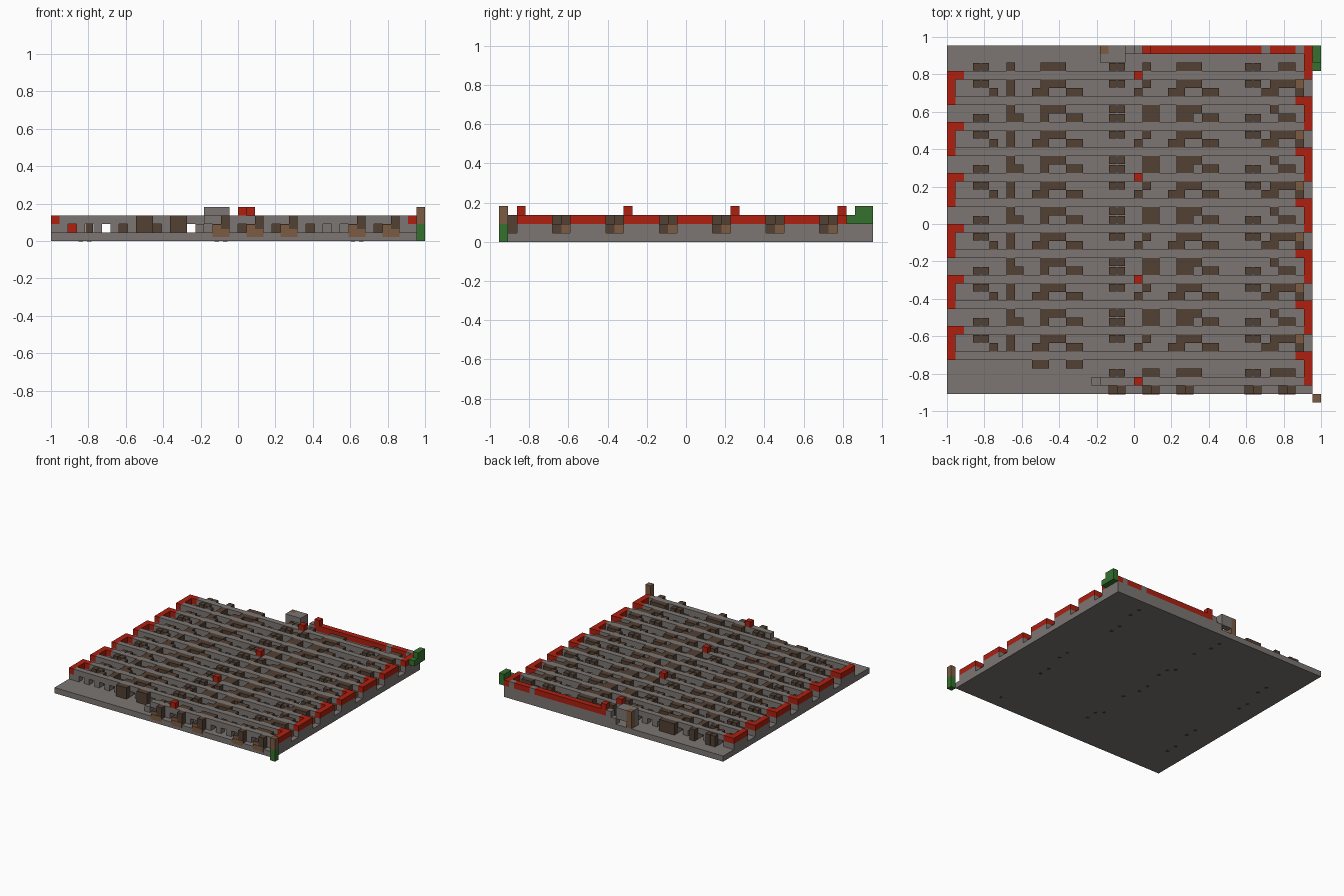
import bpy
import bmesh

cube = bpy.data.objects.get("Cube")
if cube:
    bpy.data.objects.remove(cube, do_unlink=True)

U = 1 / 22                 # side of one block
OX, OY = -22, -21          # grid origin, in blocks


def material(name, rgb):
    m = bpy.data.materials.new(name)
    m.use_nodes = True
    m.diffuse_color = (*rgb, 1)
    m.node_tree.nodes["Principled BSDF"].inputs["Base Color"].default_value = (*rgb, 1)
    return m


GREY = material("stone grey", (0.2, 0.18, 0.168))
RED = material("signal red", (0.42, 0.014, 0.005))
DARK = material("dark wood", (0.085, 0.052, 0.034))
LIGHT = material("light wood", (0.2, 0.105, 0.055))
GREEN = material("leaf green", (0.036, 0.165, 0.026))


def part(name, mat, boxes):
    """One object from boxes given as (x0, x1, y0, y1, z0, z1) in blocks."""
    bm = bmesh.new()
    for x0, x1, y0, y1, z0, z1 in boxes:
        verts = bmesh.ops.create_cube(bm, size=1)["verts"]
        for v in verts:
            v.co.x = (OX + (x1 if v.co.x > 0 else x0)) * U
            v.co.y = (OY + (y1 if v.co.y > 0 else y0)) * U
            v.co.z = (z1 if v.co.z > 0 else z0) * U
    mesh = bpy.data.meshes.new(name)
    bm.to_mesh(mesh)
    bm.free()
    mesh.materials.append(mat)
    obj = bpy.data.objects.new(name, mesh)
    bpy.context.collection.objects.link(obj)


# Floor slab
part("base_plate", GREY, [(0, 43, 1, 42, 0, 1)])

# Thirteen long beams carried on spaced posts
beams, posts = [], []
for j in range(2, 39, 3):
    foot_left = j % 6 == 2
    start = 18 if j == 2 else (2 if foot_left else 1)
    beams.append((start, 42 if foot_left else 41, j, j + 1, 2, 3))
    posts += [(i, i + 1, j, j + 1, 1, 2) for i in range(1, 42, 2) if i >= start - 1]
part("beams", GREY, beams)
part("beam_posts", GREY, posts)

# Red end links joining the beams into one winding path, on grey ledges
links, ledges = [], []
for j in range(5, 36, 6):
    links += [(0, 1, j, j + 4, 2, 3), (1, 2, j + 3, j + 4, 2, 3)]
    ledges.append((0, 1, j, j + 4, 1, 2))
for j in range(2, 39, 6):
    links.append((42, 43, j, j + 4, 2, 3))
    if j < 38:
        links.append((41, 42, j + 3, j + 4, 2, 3))
    ledges.append((42, 43, j, j + 4, 1, 2))
part("end_links", RED, links)
part("end_ledges", GREY, ledges)

# Back wall with its red strip
part("back_wall", GREY, [(21, 42, 41, 42, 1, 2), (22, 23, 41, 42, 2, 3),
                         (37, 38, 41, 42, 2, 3), (41, 42, 41, 42, 2, 3)])
part("back_strip", RED, [(23, 37, 41, 42, 2, 3), (38, 41, 41, 42, 2, 3),
                         (23, 24, 41, 42, 3, 4)])
part("back_block", GREY, [(18, 21, 40, 41, 3, 4), (19, 21, 41, 42, 2, 4),
                          (18, 19, 40, 41, 1, 3)])
part("back_post", LIGHT, [(18, 19, 41, 42, 1, 4)])

# Red blocks on the beams and red lamps beneath them
part("beam_lamps", RED, [(22, 23, j, j + 1, 3, 4) for j in range(2, 39, 12)])
part("lower_lamps", RED, [(i, i + 1, 20, 21, 1, 2) for i in (2, 8, 26, 30, 38)])

# Wooden blocks in the channels: six-block motifs, # tall and o low
MOTIFS = {
    "-": "......", "a": "oo..#.", "b": "..##..", "c": "oo..##", "d": "....#.",
    "e": ".###..", "f": "##..##", "g": ".#..##", "h": "oo.#.#",
    "k": "...#..", "m": ".##.##", "n": "..#.#.", "p": "oo.###",
}
STARTS = (3, 10, 19, 26, 35)
EVEN = {1: "aeaep", 0: "nfkfb"}       # upper and lower row of a channel
ODD = {1: "decek", 0: "cgcmc"}
tall, low, pegs = [], [], []


def fill(row, j):
    for start, key in zip(STARTS, row):
        for n, c in enumerate(MOTIFS[key]):
            i = start + n
            if c == "#":
                tall.append((i, i + 1, j, j + 1, 1, 3))
            elif c == "o":
                low.append((i + 0.06, i + 0.94, j + 0.06, j + 0.94, 1, 2.9))
                pegs.append((i + 0.25, i + 0.75, j + 0.25, j + 0.75, -0.03, 0.1))


for k, j in enumerate(range(6, 37, 3)):
    rows = ODD if k % 2 else EVEN
    for up in (0, 1):
        fill(rows[up], j + up)
fill("aeaec", 39)
fill("-f---", 4)
fill("--cep", 3)
part("tall_blocks", DARK, tall)
part("channel_blocks", DARK, low)
part("floor_pegs", DARK, pegs[::3])

# Front edge blocks, stepping down over the slab face
front_dark, front_light = [], []
for i in (19, 23, 27, 35, 39):
    front_dark += [(i + 1, i + 2, 1, 2, 1, 3), (i, i + 1, 1, 2, 1.9, 2)]
    front_light += [(i, i + 1, 1, 2, 1, 1.9), (i, i + 2, 0.93, 1, 0.5, 1.4)]
part("front_blocks", DARK, front_dark)
part("front_steps", LIGHT, front_light)
part("side_steps", LIGHT, [(41, 42, j + 1, j + 2, 1, 2) for j in range(6, 37, 6)])
part("side_blocks", DARK, [(41, 42, j, j + 1, 1, 2) for j in range(6, 37, 6)])

# Corner markers
part("back_corner_marker", GREEN, [(43, 44, 39, 42, 2, 3), (43, 44, 40, 42, 3, 4)])
part("front_corner_base", GREEN, [(43, 44, 0, 1, 0, 2)])
part("front_corner_post", LIGHT, [(43, 44, 0, 1, 2, 4)])
